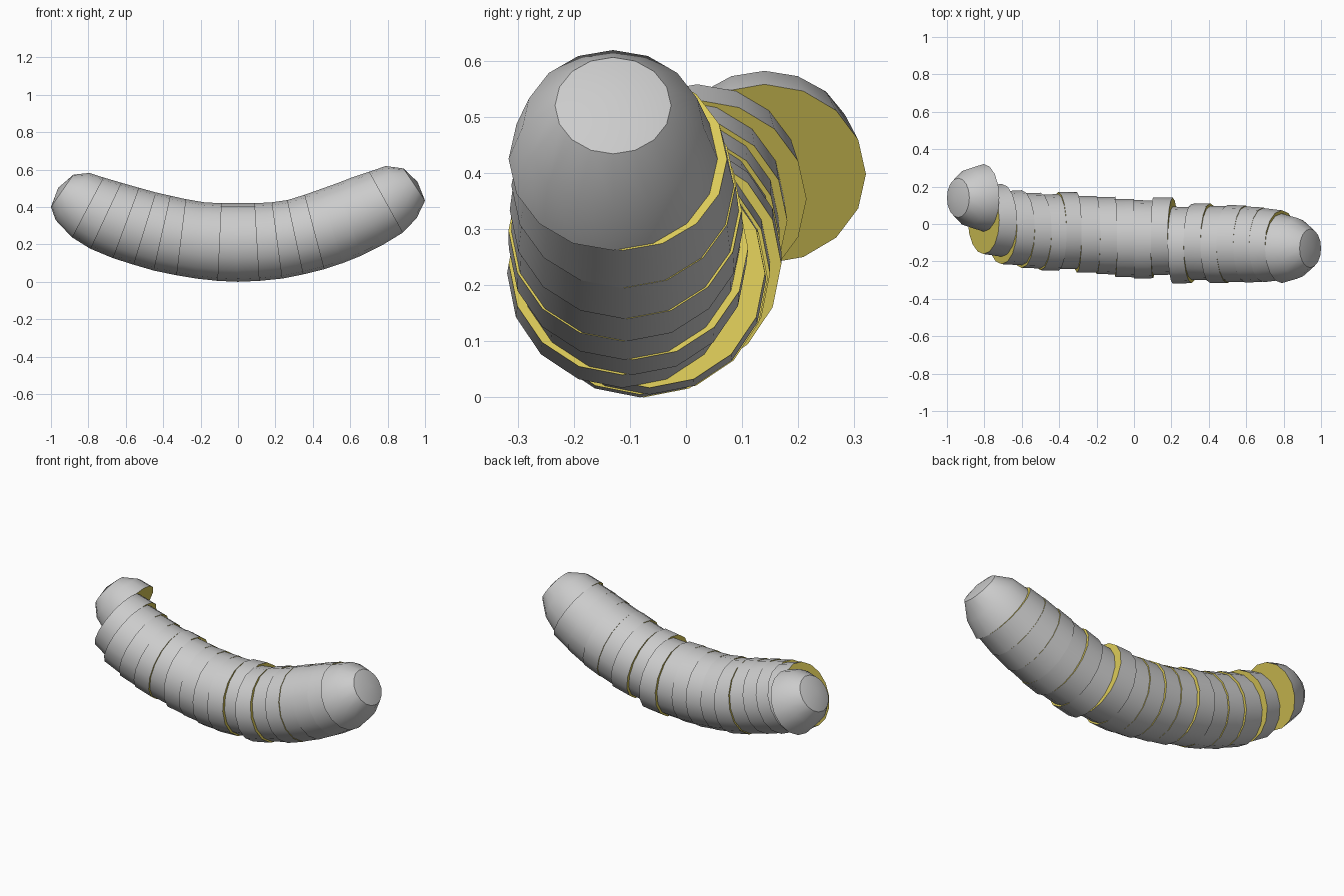
import bpy, bmesh, math
from mathutils import Vector

if "Cube" in bpy.data.objects:
    bpy.data.objects.remove(bpy.data.objects["Cube"])

SIDES = 16

# cut planes seen from the front: (top x, top z, bottom x, bottom z)
cuts = [
    (-.72, .558, -.888, .238), (-.625, .53, -.79, .177), (-.53, .503, -.67, .127),
    (-.44, .478, -.56, .092), (-.36, .46, -.45, .06), (-.28, .442, -.33, .035),
    (-.18, .425, -.22, .017), (-.09, .42, -.11, .005), (0, .42, 0, 0),
    (.09, .42, .115, .005), (.18, .425, .235, .017), (.265, .437, .35, .04),
    (.355, .465, .46, .067), (.44, .495, .56, .10), (.53, .527, .66, .14),
    (.615, .56, .77, .195), (.70, .588, .88, .262)]
# sideways shift of each slice
shifts = [.02, -.02, -.035, -.045, -.035, -.055, -.062, -.075, -.082,
          -.065, -.113, -.095, -.11, -.105, -.11, -.113]

# colour of the cut flesh
flesh = bpy.data.materials.new("cut_flesh")
flesh.diffuse_color = (0.72, 0.6, 0.1, 1)
flesh.use_nodes = True
flesh.node_tree.nodes["Principled BSDF"].inputs["Base Color"].default_value = flesh.diffuse_color
skin = bpy.data.materials.new("skin")
skin.diffuse_color = (0.8, 0.8, 0.8, 1)
skin.use_nodes = True
skin.node_tree.nodes["Principled BSDF"].inputs["Base Color"].default_value = skin.diffuse_color


def slice_part(name, rings, y, cut_start=True, tip=None):
    """Tube through tilted rings; flat cut ends, or a rounded tip at the last ring."""
    bm = bmesh.new()
    loops = []
    for tx, tz, bx, bz in rings:
        top, bot = Vector((tx, y, tz)), Vector((bx, y, bz))
        mid, up = (top + bot) / 2, (top - bot) / 2
        side = Vector((0, up.length, 0))
        loops.append([bm.verts.new(mid + up * math.cos(a) + side * math.sin(a))
                      for a in (2 * math.pi * i / SIDES for i in range(SIDES))])
    for a, b in zip(loops, loops[1:]):
        for i in range(SIDES):
            j = (i + 1) % SIDES
            bm.faces.new((a[i], a[j], b[j], b[i])).smooth = True
    bm.faces.new(loops[0]).material_index = 1
    if tip:
        t = bm.verts.new((tip[0], y, tip[1]))
        for i in range(SIDES):
            bm.faces.new((loops[-1][i], loops[-1][(i + 1) % SIDES], t)).smooth = True
    else:
        bm.faces.new(loops[-1]).material_index = 1
    bmesh.ops.recalc_face_normals(bm, faces=bm.faces)
    mesh = bpy.data.meshes.new(name)
    bm.to_mesh(mesh)
    bm.free()
    mesh.materials.append(skin)
    mesh.materials.append(flesh)
    mesh.set_sharp_from_angle(angle=math.radians(30))
    bpy.context.collection.objects.link(bpy.data.objects.new(name, mesh))


# middle slices
for n, y in enumerate(shifts):
    slice_part(f"sausage_slice_{n + 1:02d}", cuts[n:n + 2], y)

# rounded ends
slice_part("left_end", [cuts[0], (-.795, .582, -.975, .33), (-.88, .573, -1.0, .40)],
           .14, tip=(-.962, .502))
slice_part("right_end", [cuts[-1], (.79, .619, .955, .34), (.885, .606, 1.0, .434)],
           -.13, tip=(.96, .534))
